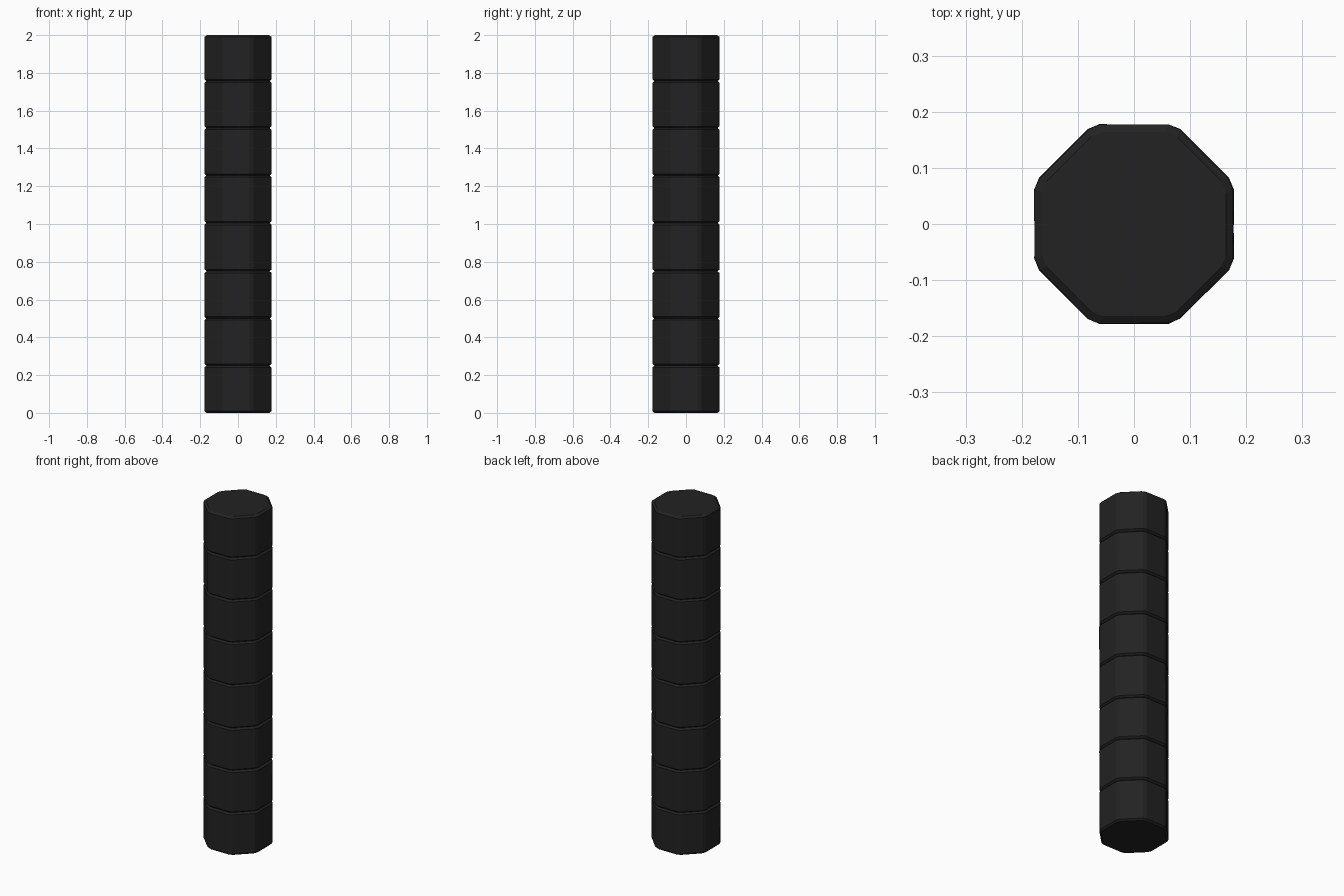
import bpy, bmesh, math, random

if "Cube" in bpy.data.objects:
    bpy.data.objects.remove(bpy.data.objects["Cube"])

random.seed(4)
APOTHEM = 0.178      # centre to flat face
CHAMFER = 0.012      # cut on the vertical corners
GROOVE = 0.011       # depth of the joints between blocks
LIP = 0.009          # height of the bevel at each block end
JOINTS = [0.0, 0.25, 0.5, 0.75, 1.005, 1.257, 1.508, 1.757, 2.0]

stone = bpy.data.materials.new("dark stone")
stone.diffuse_color = (0.016, 0.016, 0.016, 1)
stone.use_nodes = True
stone.node_tree.nodes["Principled BSDF"].inputs["Base Color"].default_value = stone.diffuse_color


def octagon(apothem, wear):
    """Octagon outline with chamfered corners, slightly worn."""
    half = apothem * math.tan(math.pi / 8) - CHAMFER
    pts = []
    for i in range(8):
        a = i * math.pi / 4
        for side in (-half, half):
            r = apothem - random.uniform(0, wear)
            pts.append((r * math.cos(a) - side * math.sin(a),
                        r * math.sin(a) + side * math.cos(a)))
    return pts


bm = bmesh.new()
rings = []


def add_ring(outline, z):
    rings.append([bm.verts.new((x, y, z)) for x, y in outline])


# stacked blocks, bevelled top and bottom, meeting in shallow joints
last = len(JOINTS) - 2
for i, (z0, z1) in enumerate(zip(JOINTS, JOINTS[1:])):
    if i == 0:
        add_ring(octagon(APOTHEM - GROOVE, 0), z0)
    add_ring(octagon(APOTHEM, 0.002), z0 + LIP)
    add_ring(octagon(APOTHEM, 0.002), z1 - LIP)
    inset = 0.014 if i == last else GROOVE
    add_ring(octagon(APOTHEM - inset, 0), z1)

n = len(rings[0])
for lower, upper in zip(rings, rings[1:]):
    for k in range(n):
        j = (k + 1) % n
        bm.faces.new((lower[k], lower[j], upper[j], upper[k]))

# flat end caps
bm.faces.new(rings[0][::-1])
bm.faces.new(rings[-1])
bmesh.ops.recalc_face_normals(bm, faces=bm.faces)

mesh = bpy.data.meshes.new("column")
bm.to_mesh(mesh)
bm.free()
mesh.materials.append(stone)
column = bpy.data.objects.new("column", mesh)
bpy.context.collection.objects.link(column)
